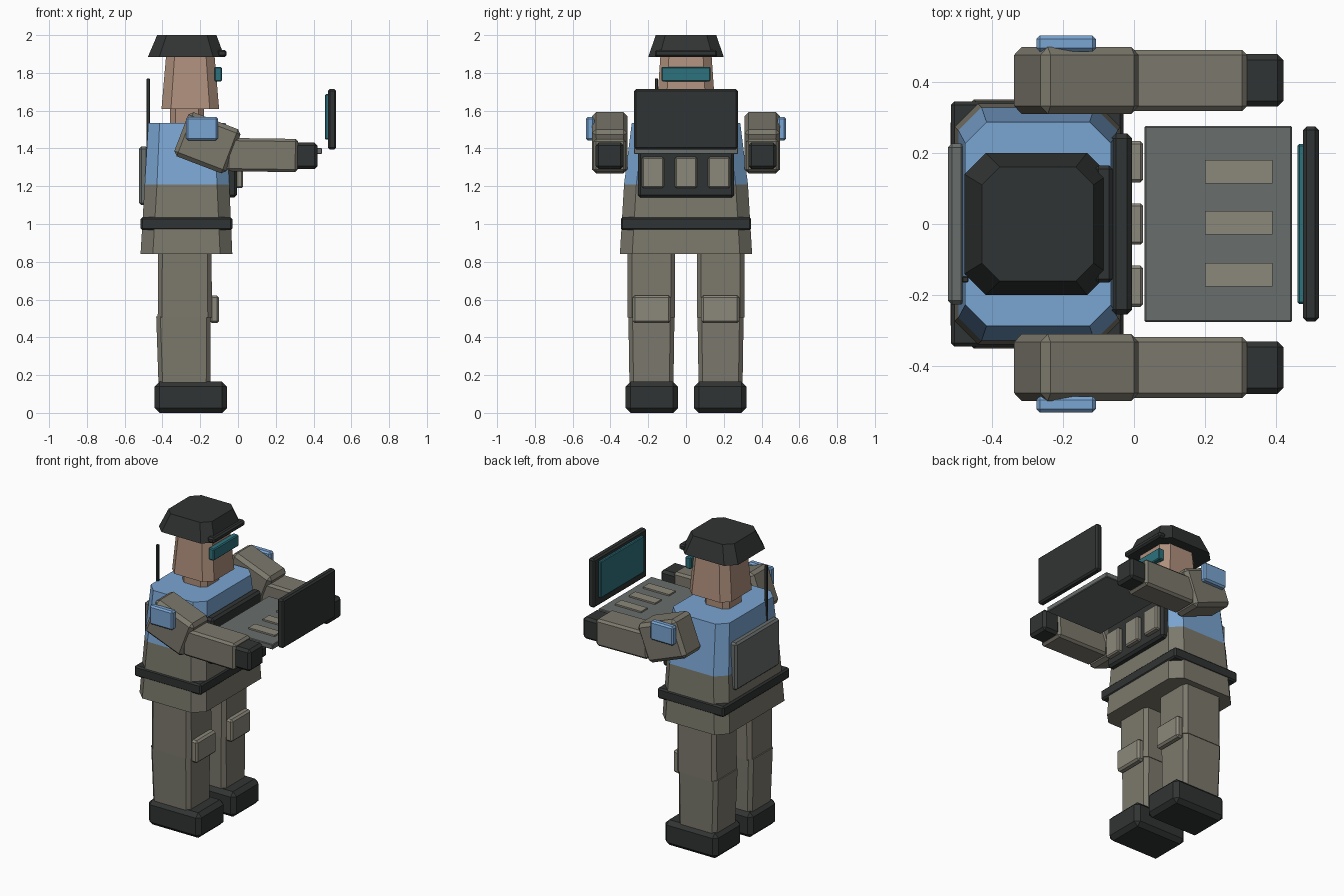
import bpy, bmesh
from math import radians
from mathutils import Matrix, Vector

if "Cube" in bpy.data.objects:
    bpy.data.objects.remove(bpy.data.objects["Cube"])


def mat(name, r, g, b):
    m = bpy.data.materials.new(name)
    m.diffuse_color = (r, g, b, 1)
    m.use_nodes = True
    m.node_tree.nodes["Principled BSDF"].inputs["Base Color"].default_value = m.diffuse_color
    return m


KHAKI = mat("khaki", 0.20, 0.19, 0.15)
PALE = mat("pale_khaki", 0.26, 0.245, 0.195)
BLUE = mat("blue", 0.195, 0.376, 0.645)
DARK = mat("dark", 0.03, 0.034, 0.033)
SKIN = mat("skin", 0.43, 0.28, 0.205)
TEAL = mat("teal", 0.026, 0.17, 0.205)
GREY = mat("grey", 0.14, 0.155, 0.15)


def finish(name, bm, material):
    bmesh.ops.recalc_face_normals(bm, faces=bm.faces)
    me = bpy.data.meshes.new(name)
    bm.to_mesh(me)
    bm.free()
    me.materials.append(material)
    ob = bpy.data.objects.new(name, me)
    bpy.context.collection.objects.link(ob)
    return ob


def box(name, x, y, z, material, bevel=0.01, tilt=0):
    """Chamfered box from (min, max) ranges, tilted about y."""
    lo, hi = Vector((x[0], y[0], z[0])), Vector((x[1], y[1], z[1]))
    bm = bmesh.new()
    bmesh.ops.create_cube(bm, size=1)
    bmesh.ops.scale(bm, vec=hi - lo, verts=bm.verts)
    if bevel:
        bmesh.ops.bevel(bm, geom=bm.edges[:], offset=bevel, segments=1,
                        profile=0.5, affect='EDGES')
    bmesh.ops.transform(bm, verts=bm.verts, matrix=Matrix.Translation((lo + hi) / 2)
                        @ Matrix.Rotation(radians(tilt), 4, 'Y'))
    return finish(name, bm, material)


def loft(name, sections, material, yc=0):
    """Tapered eight-sided block; sections are (z, x0, x1, half_y, corner)."""
    bm = bmesh.new()
    rings = []
    for z, a, b, h, c in sections:
        pts = [(a + c, -h), (b - c, -h), (b, -h + c), (b, h - c),
               (b - c, h), (a + c, h), (a, h - c), (a, -h + c)]
        rings.append([bm.verts.new((px, yc + py, z)) for px, py in pts])
    for r, s in zip(rings, rings[1:]):
        for i in range(8):
            j = (i + 1) % 8
            bm.faces.new((r[i], r[j], s[j], s[i]))
    bm.faces.new(rings[0][::-1])
    bm.faces.new(rings[-1])
    return finish(name, bm, material)


# Coat, torso, belt
loft("coat", [(0.84, -0.516, -0.03, 0.35, 0.065),
              (1.21, -0.494, -0.046, 0.328, 0.065)], KHAKI)
loft("torso", [(1.21, -0.494, -0.046, 0.328, 0.065),
               (1.535, -0.475, -0.065, 0.287, 0.06)], BLUE)
box("belt", (-0.515, -0.03), (-0.345, 0.345), (0.967, 1.037), DARK, 0.01)

# Head, neck, helmet
loft("neck", [(1.5, -0.36, -0.18, 0.09, 0.03), (1.63, -0.36, -0.18, 0.09, 0.03)], SKIN)
loft("head", [(1.61, -0.405, -0.10, 0.155, 0.05),
              (1.9, -0.38, -0.125, 0.135, 0.045)], SKIN)
loft("helmet", [(1.885, -0.477, -0.072, 0.2, 0.06),
                (2.0, -0.428, -0.114, 0.16, 0.05)], DARK)
box("helmet_brim", (-0.11, -0.06), (-0.165, 0.165), (1.885, 1.922), DARK, 0.01)
box("visor", (-0.125, -0.085), (-0.13, 0.13), (1.755, 1.832), TEAL, 0.006)

# Back panel and antenna
box("back_panel", (-0.524, -0.475), (-0.227, 0.227), (1.10, 1.41), GREY, 0.012)
box("antenna", (-0.484, -0.466), (-0.165, -0.147), (1.38, 1.77), DARK, 0.003)

# Chest rig and pouches
box("chest_rig", (-0.065, -0.005), (-0.255, 0.255), (1.14, 1.44), DARK, 0.014)
for y in (-0.175, 0, 0.175):
    box("chest_pouch", (-0.02, 0.026), (y - 0.058, y + 0.058), (1.19, 1.355), PALE, 0.008)

# Console tray, keys and screen
box("console_tray", (0.03, 0.445), (-0.276, 0.276), (1.37, 1.403), GREY, 0.004)
for y in (-0.143, 0.003, 0.147):
    box("console_key", (0.2, 0.39), (y - 0.033, y + 0.033), (1.395, 1.413), PALE, 0)
box("screen_frame", (0.476, 0.52), (-0.274, 0.274), (1.394, 1.714), DARK, 0.01)
box("screen_display", (0.46, 0.485), (-0.225, 0.225), (1.447, 1.687), TEAL, 0.005)

# Limbs on both sides
for side, s in (("right", -1), ("left", 1)):
    def span(a, b):
        return tuple(sorted((s * a, s * b)))

    box(side + "_boot", (-0.442, -0.058), span(0.042, 0.32), (0, 0.165), DARK, 0.026)
    loft(side + "_shin", [(0.15, -0.42, -0.147, 0.116, 0.022),
                          (0.185, -0.422, -0.146, 0.117, 0.022),
                          (0.51, -0.433, -0.145, 0.122, 0.022)], KHAKI, s * 0.183)
    loft(side + "_thigh", [(0.505, -0.425, -0.138, 0.126, 0.022),
                           (0.9, -0.422, -0.14, 0.126, 0.022)], KHAKI, s * 0.183)
    box(side + "_knee_pad", (-0.15, -0.1), span(0.08, 0.282), (0.475, 0.622), PALE, 0.012)

    box(side + "_upper_arm", (-0.31, -0.014), span(0.31, 0.498), (1.305, 1.555),
        KHAKI, 0.022, 21)
    box(side + "_forearm", (-0.06, 0.317), span(0.318, 0.49), (1.277, 1.453), KHAKI, 0.014, 0.8)
    box(side + "_glove", (0.3, 0.42), span(0.33, 0.478), (1.29, 1.432), DARK, 0.016)
    box(side + "_shoulder_patch", (-0.275, -0.107), span(0.485, 0.53), (1.443, 1.567),
        BLUE, 0.01)
